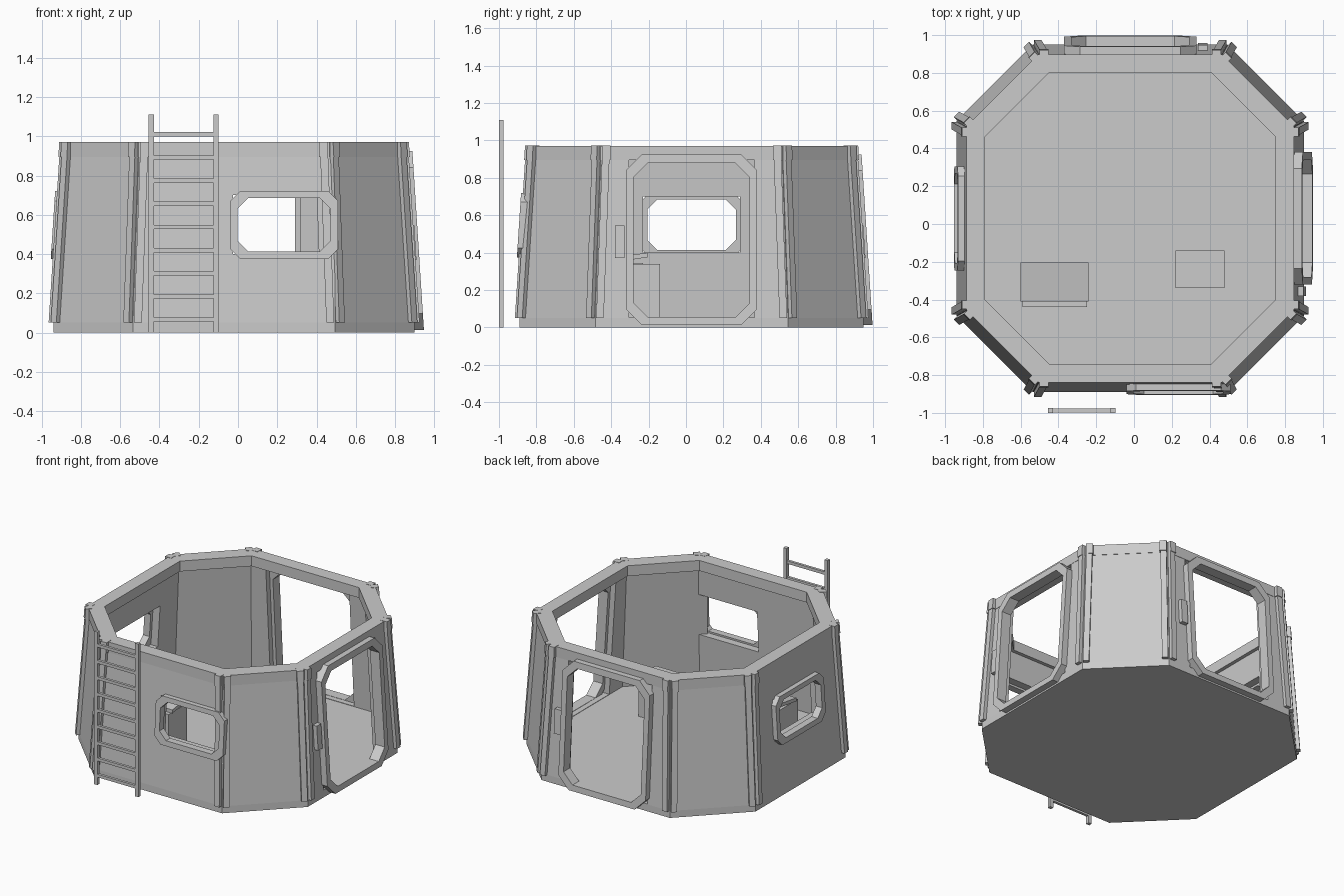
import bpy, bmesh, math

if "Cube" in bpy.data.objects:
    bpy.data.objects.remove(bpy.data.objects["Cube"])

CX, CY = -0.02, 0.03            # centre of the octagonal cabin
AP, HALF = 0.92, 0.515          # bottom apothem and half width of the long walls
DIAG_AP = (AP + HALF) / math.sqrt(2)
DIAG_HALF = (AP - HALF) / math.sqrt(2)

grey = bpy.data.materials.new("plain grey")
grey.diffuse_color = (0.6, 0.6, 0.6, 1)
grey.use_nodes = True
grey.node_tree.nodes["Principled BSDF"].inputs["Base Color"].default_value = grey.diffuse_color


def finish(name, bm):
    bmesh.ops.recalc_face_normals(bm, faces=bm.faces[:])
    me = bpy.data.meshes.new(name)
    bm.to_mesh(me)
    bm.free()
    me.materials.append(grey)
    ob = bpy.data.objects.new(name, me)
    bpy.context.collection.objects.link(ob)
    return ob


def taper(z):
    return 1 - 0.07 * (z - 0.05)


def half(k, z):
    return (HALF if k % 2 == 0 else DIAG_HALF) * taper(z)


def place(k, u, z, d):
    """Point on wall k (0 front, 2 right, 4 back, 6 left): u along, d outward."""
    a = math.radians(-90 + 45 * k)
    r = (AP if k % 2 == 0 else DIAG_AP) * taper(z) + d
    return (CX + r * math.cos(a) - u * math.sin(a),
            CY + r * math.sin(a) + u * math.cos(a), z)


def loft(name, outer, inner=None):
    """outer / inner: pair of matching loops (back, front); inner makes a hole."""
    bm = bmesh.new()
    ob_, of_ = [[bm.verts.new(p) for p in l] for l in outer]
    n = len(ob_)
    for i in range(n):
        j = (i + 1) % n
        bm.faces.new((ob_[i], ob_[j], of_[j], of_[i]))
    if inner is None:
        bm.faces.new(ob_)
        bm.faces.new(of_)
    else:
        ib, if_ = [[bm.verts.new(p) for p in l] for l in inner]
        for i in range(n):
            j = (i + 1) % n
            bm.faces.new((ib[i], ib[j], if_[j], if_[i]))
            bm.faces.new((ob_[i], ob_[j], ib[j], ib[i]))
            bm.faces.new((of_[i], of_[j], if_[j], if_[i]))
    return finish(name, bm)


def on_wall(k, pts, d0, d1, mitre=0.0):
    return [[place(k, u + math.copysign(mitre * d, u), z, d) for u, z in pts]
            for d in (d0, d1)]


def rect(u0, u1, z0, z1):
    return [(u0, z0), (u1, z0), (u1, z1), (u0, z1)]


def cut_rect(u0, u1, z0, z1, c):
    return [(u0 + c, z0), (u1 - c, z0), (u1, z0 + c), (u1, z1 - c),
            (u1 - c, z1), (u0 + c, z1), (u0, z1 - c), (u0, z0 + c)]


def box(name, x0, x1, y0, y1, z0, z1):
    return loft(name, [[(x0, y0, z), (x1, y0, z), (x1, y1, z), (x0, y1, z)]
                       for z in (z0, z1)])


def octagon(ap, z):
    h = ap * HALF / AP
    pts = [(-h, -ap), (h, -ap), (ap, -h), (ap, h), (h, ap), (-h, ap), (-ap, h), (-ap, -h)]
    return [(CX + x, CY + y, z) for x, y in pts]


# Floor slab and top rim
loft("floor", [octagon(AP, 0), octagon(AP, 0.05)])
loft("top_rim", [octagon(0.868, 0.895), octagon(0.868, 0.97)],
     [octagon(0.77, 0.895), octagon(0.77, 0.97)])

# Openings: wall index -> (u centre, kind)
openings = {0: (0.255, "window"), 6: (0.0, "window"),
            2: (0.0, "door"), 4: (0.0, "door")}

for k in range(8):
    # Sloping wall panel with a mitred edge, pierced where there is an opening
    hb, ht = half(k, 0.05), half(k, 0.93)
    wall = on_wall(k, [(-hb, 0.05), (hb, 0.05), (ht, 0.93), (-ht, 0.93)], -0.07, 0, 0.414)
    hole = None
    if k in openings:
        c, kind = openings[k]
        hole = (rect(c - 0.26, c + 0.26, 0.40, 0.70) if kind == "window"
                else rect(c - 0.335, c + 0.335, 0.053, 0.90))
        hole = on_wall(k, hole, -0.07, 0)
    loft(f"wall_{k}", wall, hole)

    # Edge posts and their caps
    for s in (-1, 1):
        b, t = s * (half(k, 0.05) - 0.025), s * (half(k, 0.97) - 0.025)
        loft(f"edge_post_{k}", on_wall(k, [(b - 0.02, 0.05), (b + 0.02, 0.05),
                                          (t + 0.02, 0.97), (t - 0.02, 0.97)], -0.01, 0.025))
        loft(f"post_cap_{k}", on_wall(k, rect(t - 0.023, t + 0.023, 0.895, 0.972), -0.02, 0.03))

# Window and door frames, door control boxes
for k, (c, kind) in openings.items():
    if kind == "window":
        loft(f"window_frame_{k}",
             on_wall(k, cut_rect(c - 0.275, c + 0.275, 0.375, 0.72, 0.05), -0.015, 0.035),
             on_wall(k, cut_rect(c - 0.237, c + 0.237, 0.413, 0.685, 0.055), -0.015, 0.035))
    else:
        loft(f"door_frame_{k}",
             on_wall(k, cut_rect(c - 0.35, c + 0.35, 0.012, 0.925, 0.085), -0.03, 0.045),
             on_wall(k, cut_rect(c - 0.31, c + 0.31, 0.055, 0.878, 0.075), -0.03, 0.045))
        loft(f"door_control_{k}", on_wall(k, rect(-0.41, -0.36, 0.37, 0.545), 0, 0.03))

# Ladder in front
for x in (-0.455, -0.125):
    box("ladder_rail", x, x + 0.026, -1.0, -0.975, 0, 1.11)
for i in range(9):
    z = 0.055 + 0.118 * i
    box("ladder_rung", -0.43, -0.125, -0.997, -0.978, z, z + 0.022)

# Storage box and console with a sloping top inside
box("storage_box", 0.22, 0.48, -0.34, -0.14, 0.05, 0.34)
box("console_body", -0.59, -0.25, -0.44, -0.23, 0.05, 0.345)
loft("console_top", [[(x, -0.41, 0.345), (x, -0.205, 0.375), (x, -0.205, 0.40), (x, -0.41, 0.37)]
                     for x in (-0.60, -0.24)])
